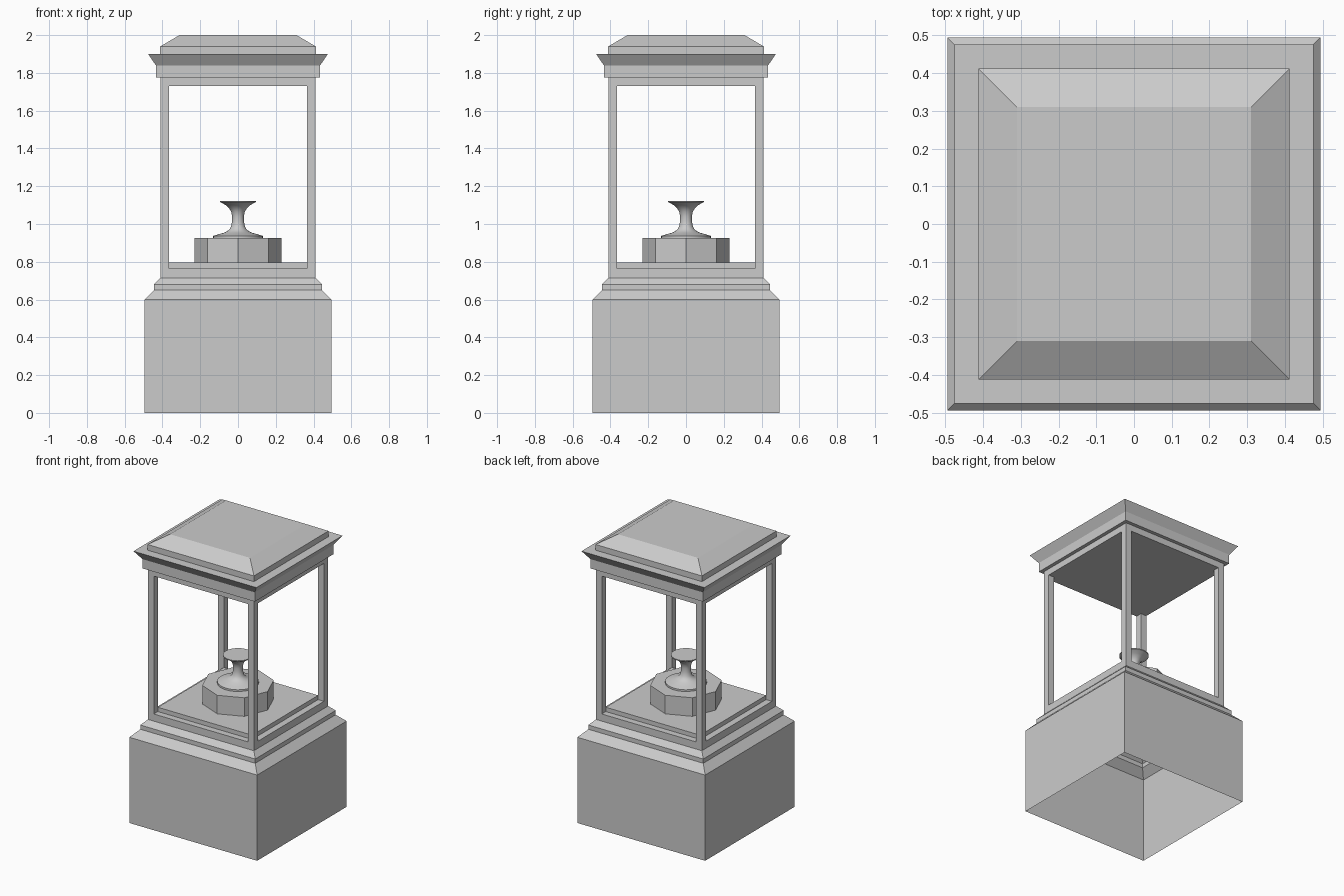
import bpy, bmesh, math

if "Cube" in bpy.data.objects:
    bpy.data.objects.remove(bpy.data.objects["Cube"])


def finish(bm, name):
    bmesh.ops.recalc_face_normals(bm, faces=bm.faces)
    mesh = bpy.data.meshes.new(name)
    bm.to_mesh(mesh)
    bm.free()
    obj = bpy.data.objects.new(name, mesh)
    bpy.context.collection.objects.link(obj)
    return obj


def loft(name, profile, sides=4, turn=math.pi / 4, cap_bottom=True, cap_top=True):
    """Stack of regular polygons; for 4 sides the profile gives half-widths."""
    k = math.sqrt(2) if sides == 4 else 1
    bm = bmesh.new()
    rings = []
    for r, z in profile:
        rings.append([bm.verts.new((r * k * math.cos(turn + i * math.tau / sides),
                                    r * k * math.sin(turn + i * math.tau / sides), z))
                      for i in range(sides)])
    for a, b in zip(rings, rings[1:]):
        for i in range(sides):
            j = (i + 1) % sides
            bm.faces.new((a[i], a[j], b[j], b[i]))
    if cap_bottom:
        bm.faces.new(rings[0][::-1])
    if cap_top:
        bm.faces.new(rings[-1])
    return finish(bm, name)


def box(name, x0, x1, y0, y1, z0, z1):
    bm = bmesh.new()
    bmesh.ops.create_cube(bm, size=1)
    for v in bm.verts:
        v.co = ((x0 + x1) / 2 + v.co.x * (x1 - x0),
                (y0 + y1) / 2 + v.co.y * (y1 - y0),
                (z0 + z1) / 2 + v.co.z * (z1 - z0))
    return finish(bm, name)


# Hollow plinth, open underneath, with stepped chamfers
loft("plinth", [(.495, 0), (.495, .60), (.445, .65), (.445, .68), (.41, .715)],
     cap_bottom=False, cap_top=False)

# Case frame: bottom slab, display floor, corner posts, top slab
loft("bottom_rail", [(.41, .715), (.41, .765)])
loft("display_floor", [(.365, .765), (.365, .795)], cap_bottom=False)
for sx in (-1, 1):
    for sy in (-1, 1):
        xs = sorted((sx * .365, sx * .41))
        ys = sorted((sy * .365, sy * .41))
        side = ("front" if sy < 0 else "back") + ("_left" if sx < 0 else "_right")
        box(side + "_post", *xs, *ys, .765, 1.73)
loft("top_rail", [(.41, 1.73), (.41, 1.775)])

# Cornice and bevelled roof
loft("cornice", [(.435, 1.775), (.435, 1.84), (.476, 1.90)])
loft("roof_cap", [(.412, 1.90), (.412, 1.94), (.31, 2.0)], cap_bottom=False)

# Octagonal display block
loft("octagonal_block", [(.23, .795), (.23, .925)], sides=8, turn=0)

# Smooth flared stand
stand = loft("flared_stand",
             [(.132, .925), (.132, .937), (.105, .945), (.07, .955), (.048, .968),
              (.037, .985), (.032, 1.01), (.031, 1.04), (.036, 1.065),
              (.048, 1.085), (.068, 1.102), (.095, 1.116), (.095, 1.123)],
             sides=32, turn=0)
bpy.context.view_layer.objects.active = stand
stand.select_set(True)
bpy.ops.object.shade_smooth_by_angle(angle=math.radians(40))
